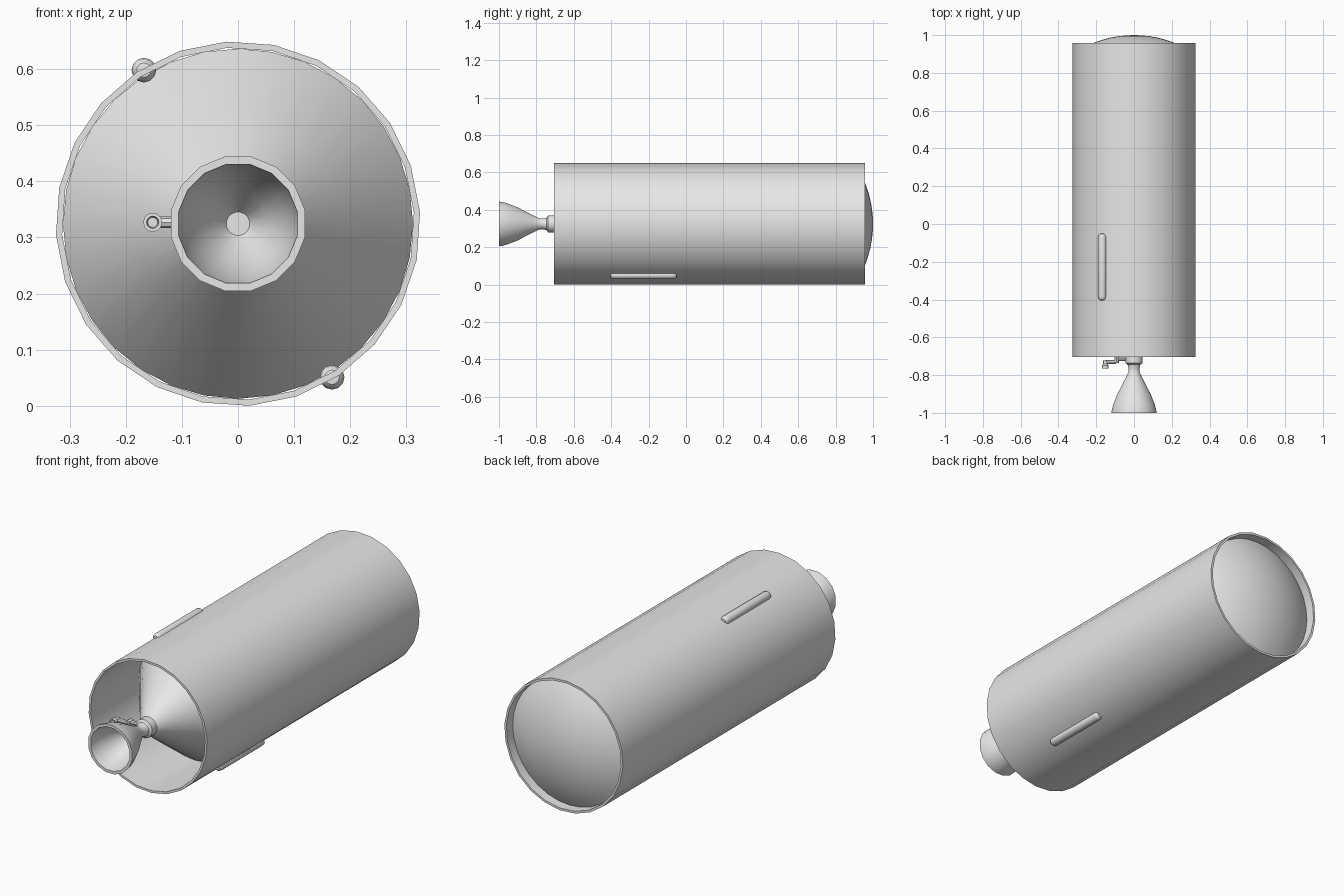
import bpy, bmesh, math
from mathutils import Vector

if "Cube" in bpy.data.objects:
    bpy.data.objects.remove(bpy.data.objects["Cube"])

CZ = 0.3245  # height of the main axis

grey = bpy.data.materials.new("light_grey")
grey.diffuse_color = (0.8, 0.8, 0.8, 1)
grey.use_nodes = True
grey.node_tree.nodes["Principled BSDF"].inputs["Base Color"].default_value = grey.diffuse_color


def finish(name, bm, angle=35):
    bmesh.ops.remove_doubles(bm, verts=bm.verts, dist=1e-5)
    bmesh.ops.recalc_face_normals(bm, faces=bm.faces)
    me = bpy.data.meshes.new(name)
    bm.to_mesh(me)
    bm.free()
    ob = bpy.data.objects.new(name, me)
    bpy.context.collection.objects.link(ob)
    me.materials.append(grey)
    bpy.ops.object.select_all(action='DESELECT')
    ob.select_set(True)
    bpy.context.view_layer.objects.active = ob
    bpy.ops.object.shade_smooth_by_angle(angle=math.radians(angle))
    return ob


def lathe(name, profile, sides, offset=0.0, cx=0.0, cz=CZ, closed=False, angle=35):
    """Spin (radius, y) points around an axis parallel to y."""
    bm = bmesh.new()
    rings = []
    for r, y in profile:
        ring = []
        for i in range(sides):
            a = math.radians(offset) + 2 * math.pi * i / sides
            ring.append(bm.verts.new((cx + r * math.cos(a), y, cz + r * math.sin(a))))
        rings.append(ring)
    if closed:
        rings.append(rings[0])
    for a, b in zip(rings, rings[1:]):
        for i in range(sides):
            j = (i + 1) % sides
            bm.faces.new((a[i], a[j], b[j], b[i]))
    return finish(name, bm, angle)


def pipe(name, pts, r, sides=8):
    """Round tube in the xy plane along a bent path."""
    bm = bmesh.new()
    pts = [Vector(p) for p in pts]
    up = Vector((0, 0, 1))
    rings = []
    for k, p in enumerate(pts):
        d_in = (p - pts[max(k - 1, 0)]).normalized()
        d_out = (pts[min(k + 1, len(pts) - 1)] - p).normalized()
        d = (d_in + d_out).normalized()
        side = d.cross(up)
        ref = d_out if d_out.length else d_in
        side /= max(abs(d.dot(ref)), 0.5)
        rings.append([bm.verts.new(p + r * (side * math.cos(t) + up * math.sin(t)))
                      for t in (2 * math.pi * i / sides for i in range(sides))])
    for a, b in zip(rings, rings[1:]):
        for i in range(sides):
            j = (i + 1) % sides
            bm.faces.new((a[i], a[j], b[j], b[i]))
    bm.faces.new(rings[0])
    bm.faces.new(rings[-1])
    return finish(name, bm)


# outer shell: open tube with thin wall
lathe("outer_shell", [(0.325, -0.705), (0.325, 0.957), (0.314, 0.957), (0.314, -0.705)],
      24, offset=3.6, closed=True)

# inner tank: conical front, spherical rear cap
R, EDGE = 0.585, 0.312
a_max = math.asin(EDGE / R)
cap = [(R * math.sin(a_max * (1 - k / 8)), 1 - R + R * math.cos(a_max * (1 - k / 8)))
       for k in range(9)]
lathe("inner_tank", [(0, -0.70), (0.045, -0.70), (0.18, -0.515), (EDGE, -0.33)] + cap, 32)

# engine mount, throat and bell with hollow inside
lathe("engine_bell",
      [(0, -0.66), (0.046, -0.66), (0.046, -0.737), (0.034, -0.745), (0.029, -0.765),
       (0.031, -0.785), (0.045, -0.815), (0.066, -0.855), (0.090, -0.90), (0.110, -0.95),
       (0.119, -0.98), (0.122, -1.0), (0.108, -1.0), (0.103, -0.965), (0.085, -0.905),
       (0.057, -0.85), (0.021, -0.80), (0, -0.80)],
      16, offset=11.25, angle=40)

# side exhaust: bent pipe, collar and small nozzle
pipe("exhaust_pipe", [(-0.03, -0.716, 0.327), (-0.085, -0.716, 0.327), (-0.10, -0.731, 0.327),
                      (-0.152, -0.731, 0.327)], 0.010)
pipe("exhaust_collar", [(-0.092, -0.70, 0.327), (-0.092, -0.735, 0.327)], 0.012)
lathe("exhaust_nozzle",
      [(0, -0.722), (0.011, -0.722), (0.011, -0.74), (0.017, -0.748), (0.017, -0.764),
       (0.011, -0.764), (0.009, -0.745), (0, -0.745)], 12, cx=-0.152, cz=0.327)

# two rounded fairings on opposite sides of the shell
for name, deg in (("upper_fairing", 121.5), ("lower_fairing", 301.5)):
    a = math.radians(deg)
    lathe(name, [(0, -0.405), (0.013, -0.403), (0.020, -0.396), (0.022, -0.385),
                 (0.022, -0.07), (0.020, -0.059), (0.013, -0.052), (0, -0.05)],
          12, cx=0.321 * math.cos(a), cz=CZ + 0.321 * math.sin(a))
